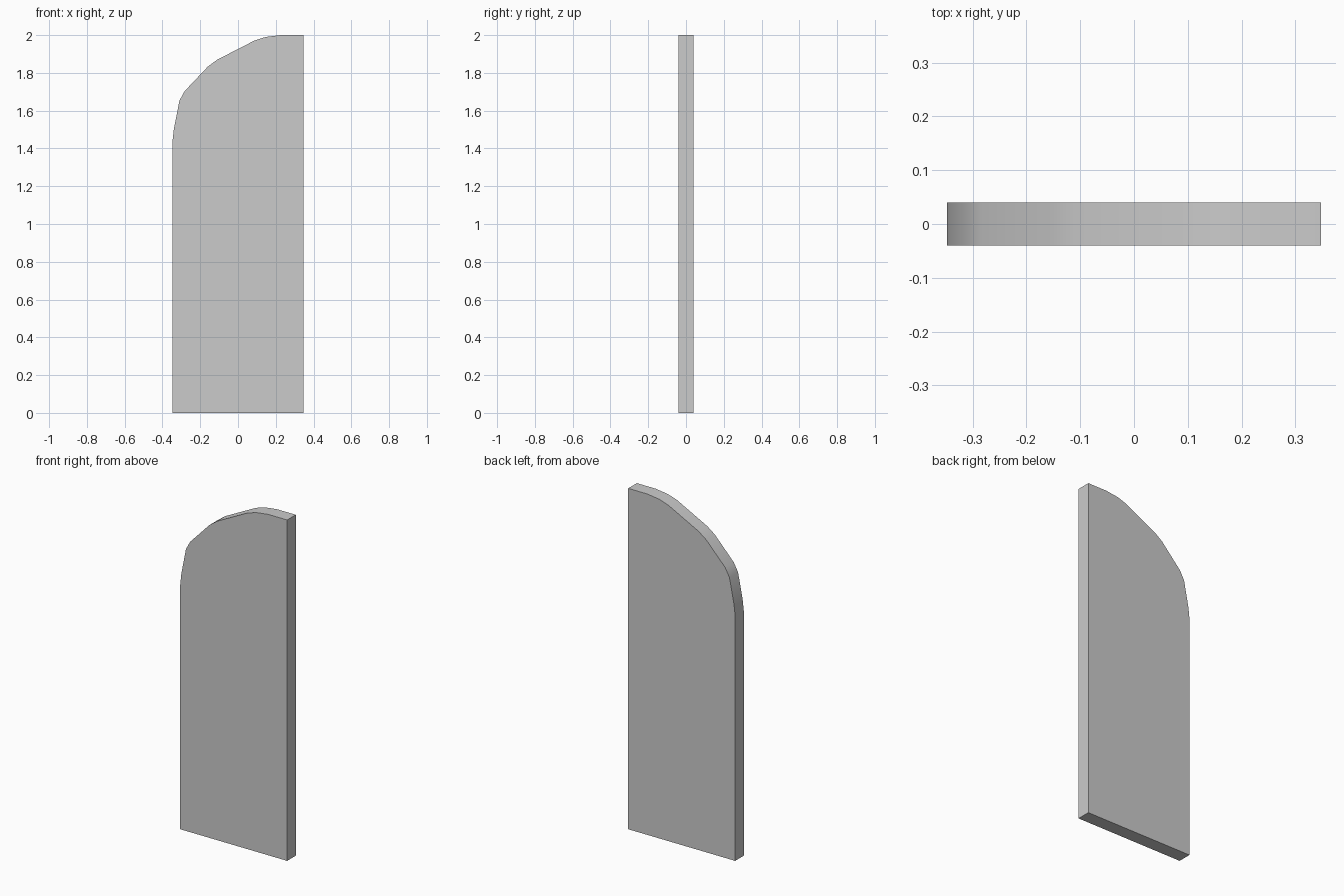
import bpy
import bmesh

if "Cube" in bpy.data.objects:
    bpy.data.objects.remove(bpy.data.objects["Cube"])

HALF_WIDTH, HALF_DEPTH, HEIGHT = 0.347, 0.04, 2.0

# Front outline (x, z): square base, straight right side, curved upper left corner
outline = [
    (-HALF_WIDTH, 0), (HALF_WIDTH, 0), (HALF_WIDTH, HEIGHT),
    (0.225, 2.0), (0.146, 1.99), (0.087, 1.971),
    (-0.11, 1.87), (-0.16, 1.833),
    (-0.283, 1.703), (-0.31, 1.653),
    (-0.34, 1.5), (-HALF_WIDTH, 1.436),
]

# Panel: front face extruded through the thickness
bm = bmesh.new()
front = bm.faces.new([bm.verts.new((x, -HALF_DEPTH, z)) for x, z in outline])
result = bmesh.ops.extrude_face_region(bm, geom=[front], use_keep_orig=True)
back = [v for v in result["geom"] if isinstance(v, bmesh.types.BMVert)]
bmesh.ops.translate(bm, verts=back, vec=(0, 2 * HALF_DEPTH, 0))
bmesh.ops.recalc_face_normals(bm, faces=bm.faces)

mesh = bpy.data.meshes.new("curved_top_panel")
bm.to_mesh(mesh)
bm.free()
panel = bpy.data.objects.new("curved_top_panel", mesh)
bpy.context.collection.objects.link(panel)

# Smooth the curved edge while keeping the rims sharp
bpy.context.view_layer.objects.active = panel
panel.select_set(True)
bpy.ops.object.shade_smooth_by_angle(angle=0.55)
